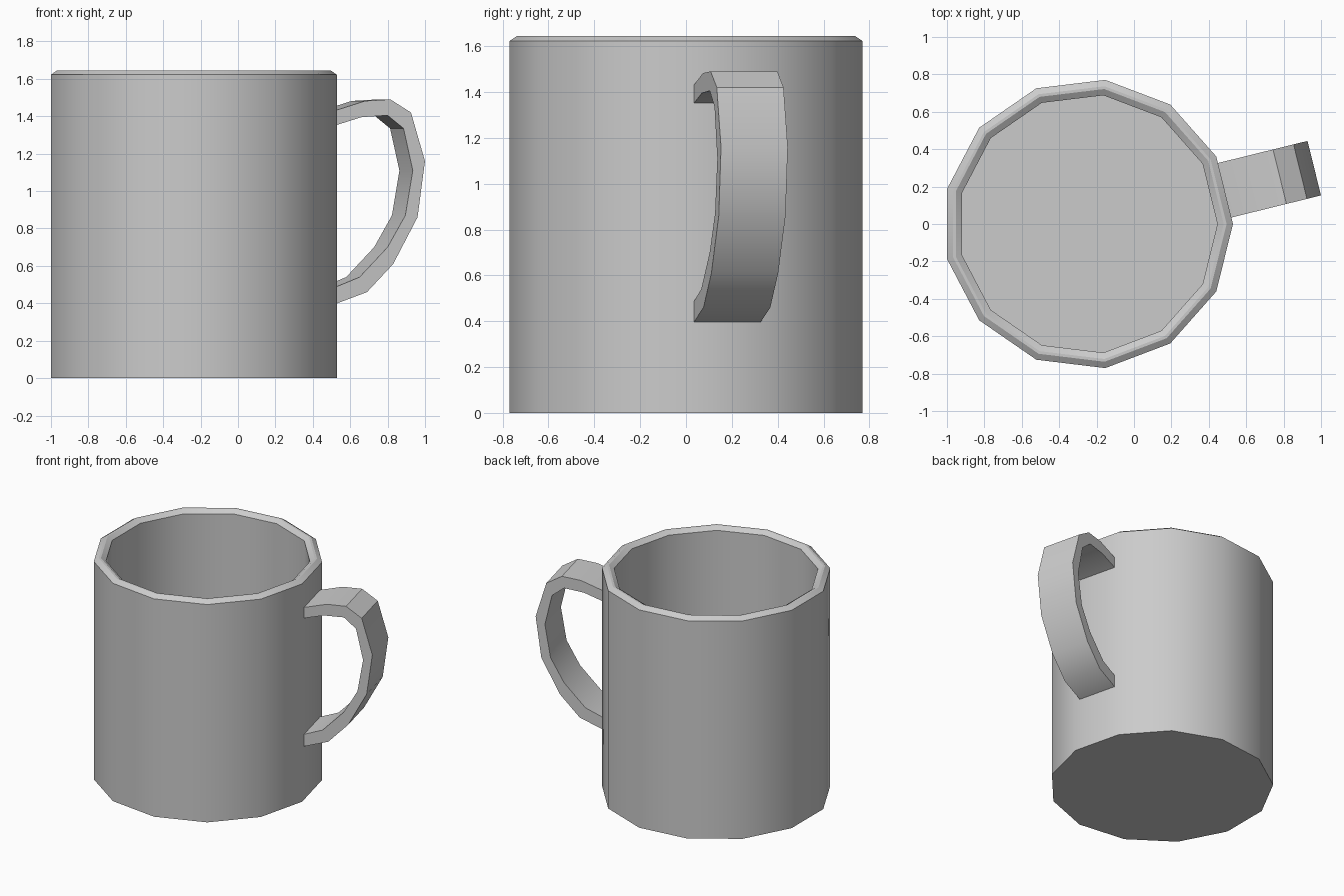
import bpy, bmesh, math

if "Cube" in bpy.data.objects:
    bpy.data.objects.remove(bpy.data.objects["Cube"])

SIDES = 13
CX = -0.247                    # axis of the cup
STEP = 2 * math.pi / SIDES
TURN = STEP / 2                # handle sits square on one facet


def finish(name, bm):
    bmesh.ops.recalc_face_normals(bm, faces=bm.faces)
    mesh = bpy.data.meshes.new(name)
    bm.to_mesh(mesh)
    bm.free()
    obj = bpy.data.objects.new(name, mesh)
    bpy.context.collection.objects.link(obj)
    bpy.ops.object.select_all(action='DESELECT')
    obj.select_set(True)
    bpy.context.view_layer.objects.active = obj
    bpy.ops.object.shade_smooth_by_angle(angle=math.radians(30))
    return obj


def bridge(bm, a, b, closed=True):
    n = len(a)
    for i in range(n if closed else n - 1):
        j = (i + 1) % n
        bm.faces.new((a[i], a[j], b[j], b[i]))


# Cup: profile (radius, height) from outer base over the chamfered rim to the floor
cup_profile = [(0.776, 0), (0.776, 1.622), (0.742, 1.645),
               (0.727, 1.645), (0.693, 1.622), (0.693, 0.08)]
bm = bmesh.new()
rings = [[bm.verts.new((r * math.cos(i * STEP), r * math.sin(i * STEP), z))
          for i in range(SIDES)] for r, z in cup_profile]
for lower, upper in zip(rings, rings[1:]):
    bridge(bm, lower, upper)
bm.faces.new(rings[0])
bm.faces.new(rings[-1])
cup = finish("cup", bm)
cup.location.x = CX

# Handle: outer and inner curves (radius, height), widened into a flat strap
outer = [(0.75, 1.43), (0.918, 1.482), (1.057, 1.49), (1.17, 1.42), (1.247, 1.16),
         (1.206, 0.86), (1.072, 0.61), (0.928, 0.46), (0.75, 0.395)]
inner = [(0.75, 1.35), (0.897, 1.395), (1.041, 1.405), (1.129, 1.335), (1.18, 1.11),
         (1.139, 0.87), (1.041, 0.70), (0.887, 0.54), (0.75, 0.485)]
bm = bmesh.new()
sections = []
for (ro, zo), (ri, zi) in zip(outer, inner):
    sections.append([bm.verts.new(p) for p in
                     ((ro, -0.15, zo), (ro, 0.15, zo), (ri, 0.15, zi), (ri, -0.15, zi))])
for a, b in zip(sections, sections[1:]):
    bridge(bm, a, b)
bm.faces.new(sections[0])
bm.faces.new(sections[-1])
handle = finish("handle", bm)
handle.location.x = CX
handle.rotation_euler.z = TURN
